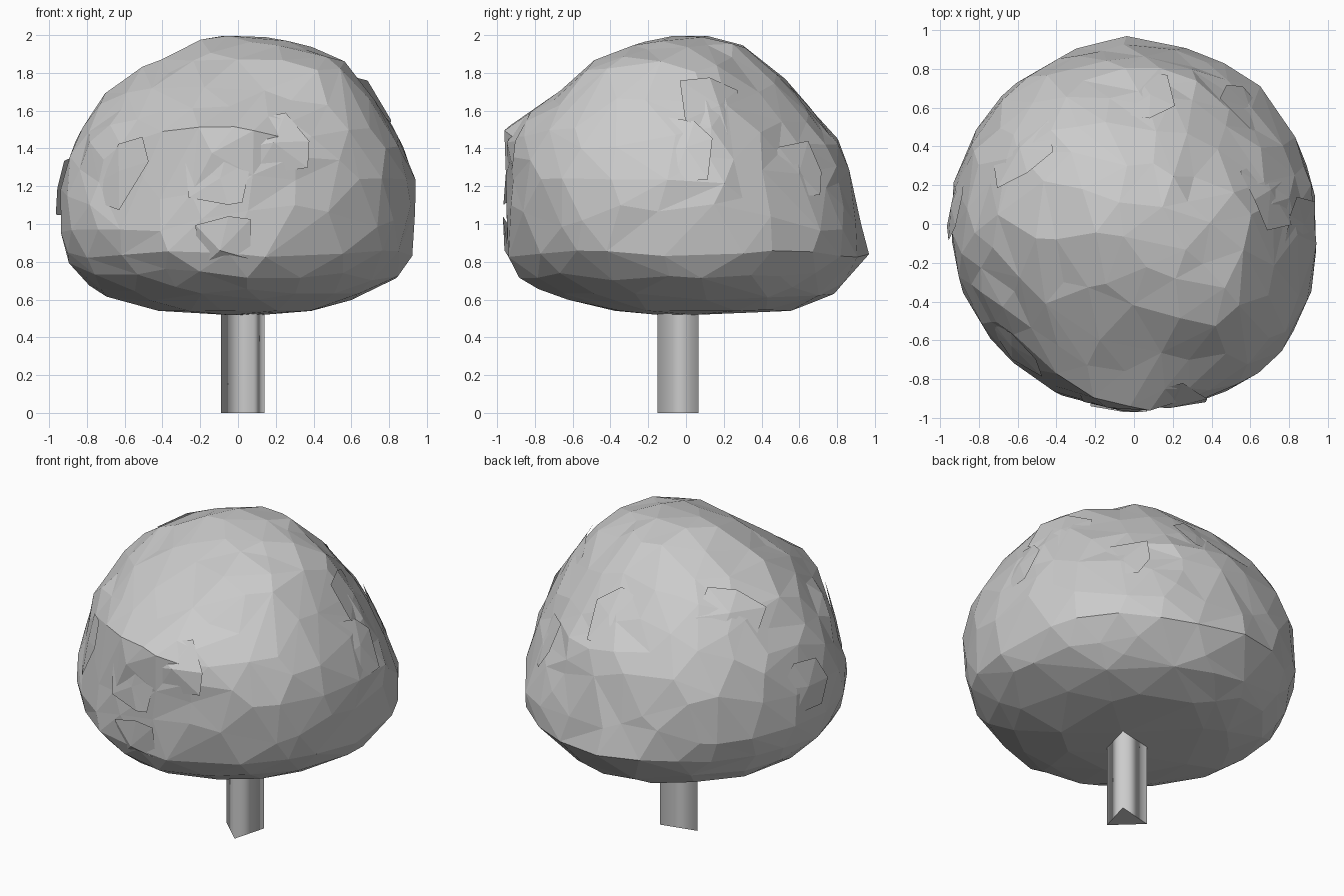
import bpy, bmesh, math, random
from mathutils import Vector

if "Cube" in bpy.data.objects:
    bpy.data.objects.remove(bpy.data.objects["Cube"])

random.seed(4)

# Crown outline: height -> radius in 8 directions, every 45 degrees from +x
RINGS = [
    (0.52, [0.15] * 8),
    (0.54, [.42, .50, .55, .50, .42, .42, .38, .42]),
    (0.62, [.66, .74, .77, .74, .71, .70, .72, .68]),
    (0.72, [.84, .85, .87, .84, .85, .83, .88, .84]),
    (0.85, [.93, .95, .97, .92, .92, .93, .96, .95]),
    (1.00, [.94, .96, .92, .95, .955, .95, .95, .99]),
    (1.20, [.95, .87, .88, .94, .94, .90, .95, 1.01]),
    (1.40, [.87, .78, .84, .88, .89, .86, .96, .97]),
    (1.50, [.82, .72, .75, .82, .82, .81, .96, .92]),
    (1.70, [.70, .58, .58, .69, .70, .62, .66, .78]),
    (1.85, [.58, .43, .42, .47, .48, .42, .45, .66]),
    (1.95, [.35, .32, .31, .26, .25, .23, .23, .35]),
    (2.00, [0.12] * 8),
]
CENTRE = Vector((0, 0, 1.1))


def ring_radius(row, angle):
    a = (angle / (math.pi / 4)) % 8
    i = int(a) % 8
    t = a - int(a)
    t = t * t * (3 - 2 * t)
    return row[i] * (1 - t) + row[(i + 1) % 8] * t


def inside(p):
    if not RINGS[0][0] < p.z < RINGS[-1][0]:
        return False
    angle = math.atan2(p.y, p.x)
    for (z0, r0), (z1, r1) in zip(RINGS, RINGS[1:]):
        if p.z <= z1:
            t = (p.z - z0) / (z1 - z0)
            r = ring_radius(r0, angle) * (1 - t) + ring_radius(r1, angle) * t
            return math.hypot(p.x, p.y) < r


def surface(direction):
    lo, hi = 0.0, 2.0
    for _ in range(24):
        mid = (lo + hi) / 2
        if inside(CENTRE + direction * mid):
            lo = mid
        else:
            hi = mid
    return CENTRE + direction * lo


def add_object(name, bm):
    mesh = bpy.data.meshes.new(name)
    bm.to_mesh(mesh)
    bm.free()
    ob = bpy.data.objects.new(name, mesh)
    bpy.context.collection.objects.link(ob)
    return ob


# Crown: faceted sphere pushed out to the outline
bm = bmesh.new()
bmesh.ops.create_icosphere(bm, subdivisions=4, radius=1)
for v in bm.verts:
    d = v.co.normalized()
    p = surface(d)
    bumps = 0.012 if p.z > 0.7 else 0.003
    v.co = p + d * random.uniform(-bumps, bumps * 0.7)
    v.co.z = min(v.co.z, 2.0)
crown = add_object("leaf_crown", bm)

# Irregular large facets
dec = crown.modifiers.new("facets", 'DECIMATE')
dec.ratio = 0.36

# Leafy flaps: small fans on the surface, tilted so one edge lifts free
FLAPS = [  # patch centre direction, lifting direction
    ((0.2, -1, 0.35), (1, 0, 0.3)),
    ((-0.1, -1, -0.25), (0, 0, 1)),
    ((-0.1, -1, 0.15), (0, 0, -1)),
    ((1, 0.0, 0.35), (0, 1, 0.3)),
    ((0.8, 0.2, 0.6), (0, -1, 0.3)),
    ((-0.6, 0.4, 0.6), (0.6, -1, 0)),
    ((-1, 0.1, 0.1), (0, -1, 0)),
    ((-0.7, -0.7, 0.2), (1, -1, 0)),
    ((0.7, 0.7, 0.2), (-1, 1, 0)),
    ((0.1, 0.8, 0.6), (1, 0, 0.3)),
]
bm = bmesh.new()
for seed, lift in FLAPS:
    n = Vector(seed).normalized()
    s = surface(n)
    t = Vector(lift)
    t = (t - n * t.dot(n)).normalized()
    side = n.cross(t)
    hub = bm.verts.new(s + n * 0.008)
    rim = []
    for k in range(6):
        a = k * math.pi / 3 + random.uniform(-0.3, 0.3)
        r = random.uniform(0.15, 0.25)
        off = t * math.cos(a) * r + side * math.sin(a) * r
        p = surface((s + off - CENTRE).normalized())
        rim.append(bm.verts.new(p + n * (0.003 + 0.1 * off.dot(t))))
    for a, b in zip(rim, rim[1:] + rim[:1]):
        bm.faces.new((hub, a, b))
add_object("leaf_flaps", bm)

# Trunk: smooth three-sided post
bm = bmesh.new()
corners = [(-0.09, 0.01), (0.08, -0.15), (0.14, 0.065)]
face = bm.faces.new([bm.verts.new((x, y, 0)) for x, y in corners])
top = bmesh.ops.extrude_face_region(bm, geom=[face])["geom"]
bmesh.ops.translate(bm, vec=(0, 0, 0.7),
                    verts=[v for v in top if isinstance(v, bmesh.types.BMVert)])
bmesh.ops.recalc_face_normals(bm, faces=bm.faces)
for f in bm.faces:
    f.smooth = abs(f.normal.z) < 0.5
for e in bm.edges:  # crisp ends
    e.smooth = abs(e.verts[0].co.z - e.verts[1].co.z) > 0.1
add_object("trunk", bm)
